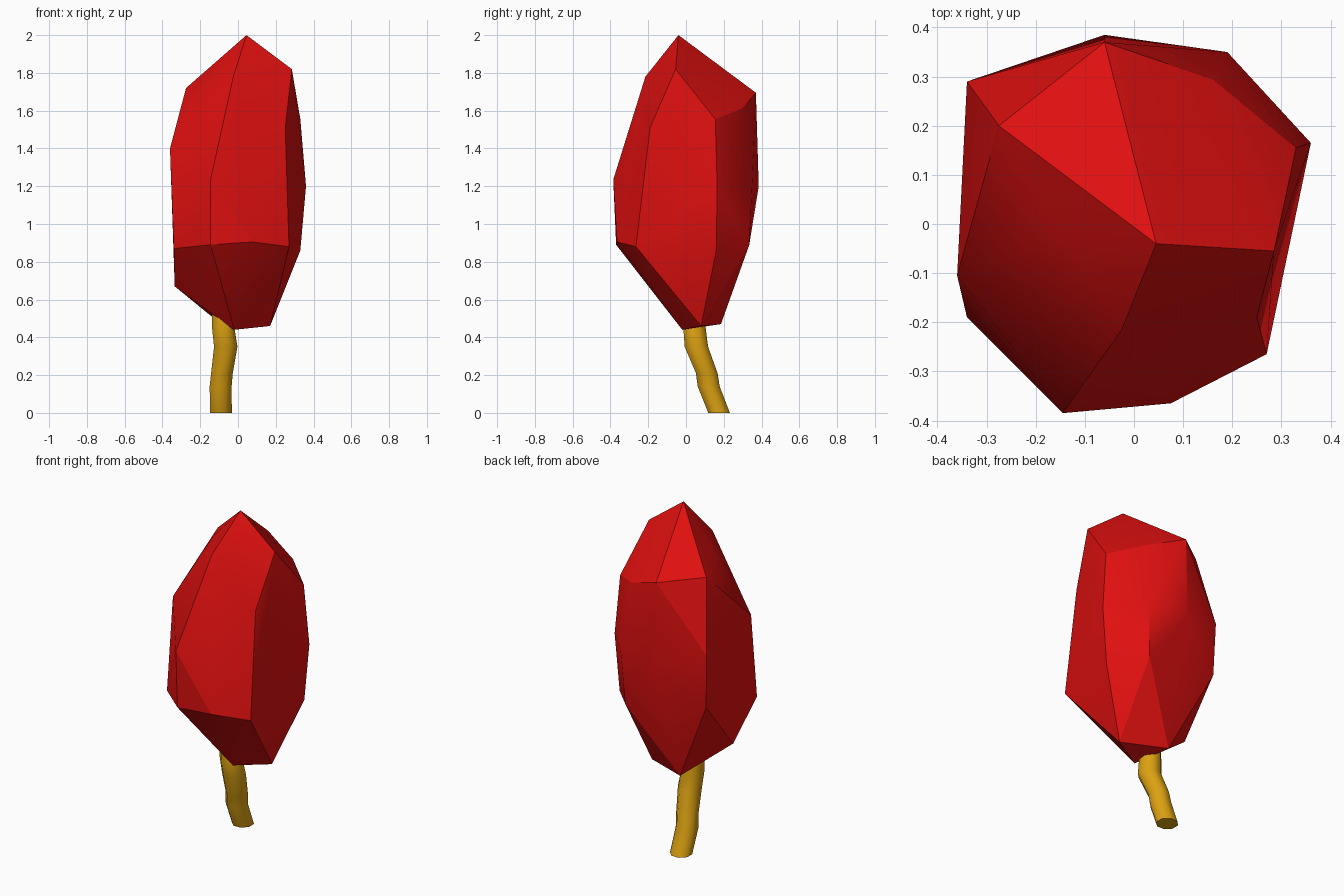
import bpy, bmesh, math

cube = bpy.data.objects.get("Cube")
if cube:
    bpy.data.objects.remove(cube, do_unlink=True)


def make_material(name, rgb):
    mat = bpy.data.materials.new(name)
    mat.use_nodes = True
    color = (*rgb, 1.0)
    mat.diffuse_color = color
    mat.node_tree.nodes["Principled BSDF"].inputs["Base Color"].default_value = color
    return mat


def finish(name, bm, mat, angle):
    bmesh.ops.recalc_face_normals(bm, faces=bm.faces)
    mesh = bpy.data.meshes.new(name)
    bm.to_mesh(mesh)
    bm.free()
    mesh.materials.append(mat)
    obj = bpy.data.objects.new(name, mesh)
    bpy.context.collection.objects.link(obj)
    bpy.ops.object.select_all(action="DESELECT")
    obj.select_set(True)
    bpy.context.view_layer.objects.active = obj
    bpy.ops.object.shade_smooth_by_angle(angle=math.radians(angle))
    return obj


red = make_material("crown red", (0.75, 0.005, 0.005))
ochre = make_material("trunk ochre", (0.72, 0.36, 0.006))

# Crown: faceted gem shape wrapped around a few corner points
peak = [(0.045, -0.04, 2.0), (0.285, -0.055, 1.82), (-0.155, -0.02, 1.78),
        (-0.275, 0.2, 1.72), (-0.025, -0.215, 1.78)]
shoulder = [(-0.06, 0.37, 1.695), (0.16, 0.295, 1.61), (0.33, 0.155, 1.555),
            (0.25, -0.19, 1.51), (-0.36, -0.105, 1.4)]
waist = [(0.36, 0.165, 1.2), (0.19, 0.35, 1.2), (-0.06, 0.385, 1.2),
         (-0.145, -0.385, 1.235), (-0.34, 0.29, 1.3)]
hip = [(0.27, -0.265, 0.88), (0.075, -0.365, 0.905), (-0.145, -0.37, 0.89),
       (-0.34, -0.19, 0.87), (-0.33, 0.28, 0.98), (0.17, 0.335, 0.89),
       (0.33, 0.16, 0.86)]
base = [(-0.335, 0.03, 0.67), (-0.02, -0.02, 0.44), (0.17, 0.08, 0.46),
        (-0.09, 0.185, 0.47)]

bm = bmesh.new()
for point in peak + shoulder + waist + hip + base:
    bm.verts.new(point)
hull = bmesh.ops.convex_hull(bm, input=bm.verts)
loose = [v for v in bm.verts if not v.link_faces]
bmesh.ops.delete(bm, geom=loose, context="VERTS")
bmesh.ops.dissolve_limit(bm, angle_limit=math.radians(4),
                         verts=bm.verts, edges=bm.edges)
finish("crown", bm, red, 22)

# Trunk: eight-sided bent tube, each ring given as x, y, z, radius
SIDES = 8
path = [(-0.09, 0.175, 0.0, 0.062), (-0.092, 0.12, 0.14, 0.063),
        (-0.085, 0.11, 0.21, 0.062), (-0.065, 0.055, 0.35, 0.067),
        (-0.078, 0.045, 0.45, 0.064), (-0.09, 0.04, 0.62, 0.05)]
bm = bmesh.new()
rings = []
for x, y, z, radius in path:
    ring = []
    for i in range(SIDES):
        a = math.tau * (i + 0.5) / SIDES
        ring.append(bm.verts.new((x + radius * math.cos(a),
                                  y + radius * math.sin(a), z)))
    rings.append(ring)
for low, high in zip(rings, rings[1:]):
    for i in range(SIDES):
        j = (i + 1) % SIDES
        bm.faces.new((low[i], low[j], high[j], high[i]))
bm.faces.new(rings[0])
bm.faces.new(rings[-1])
finish("trunk", bm, ochre, 50)
